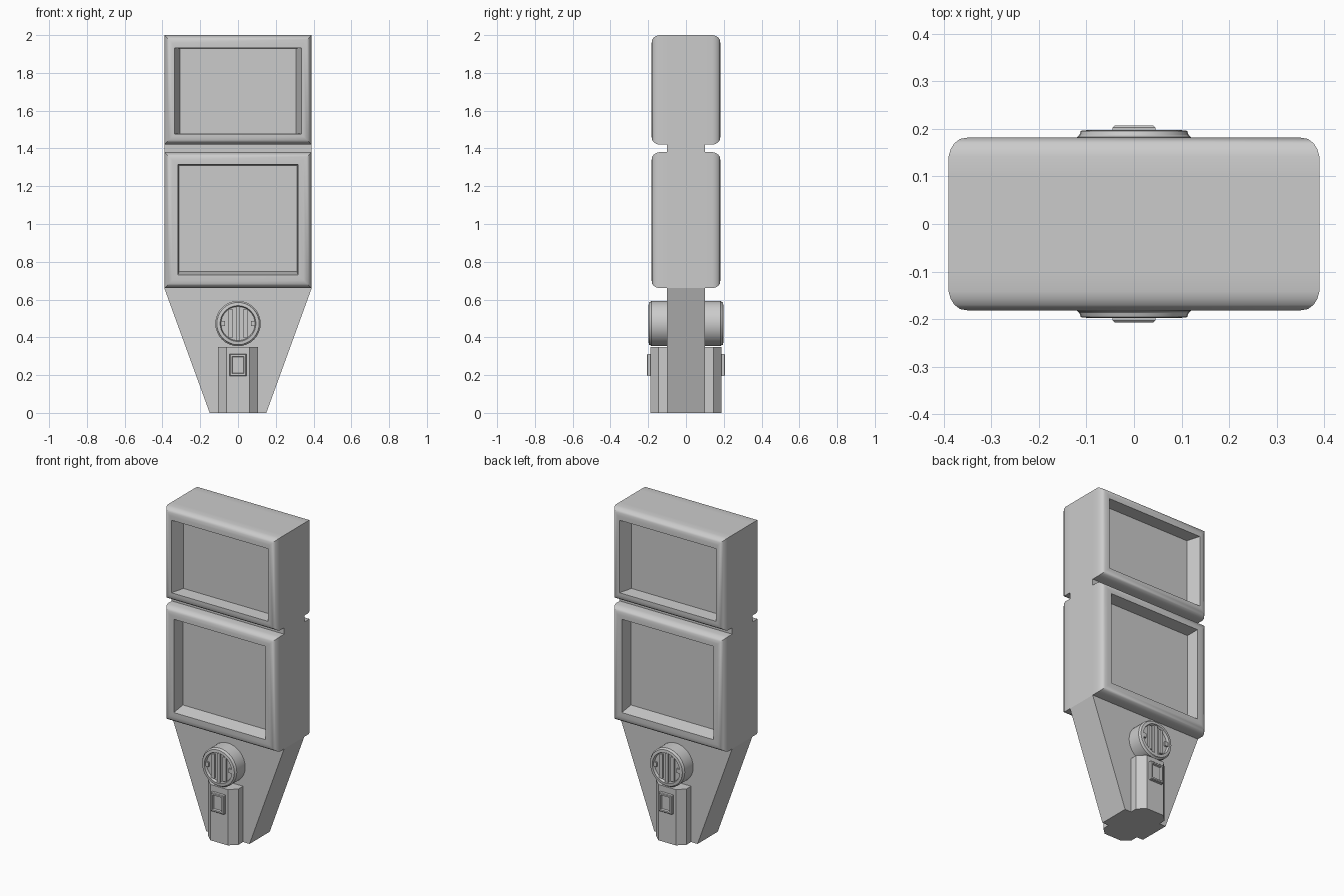
import bpy, bmesh, math

if "Cube" in bpy.data.objects:
    bpy.data.objects.remove(bpy.data.objects["Cube"])


def make(name, verts, faces, mirror=True, smooth=None):
    mesh = bpy.data.meshes.new(name)
    mesh.from_pydata(verts, [], faces)
    bm = bmesh.new()
    bm.from_mesh(mesh)
    bmesh.ops.recalc_face_normals(bm, faces=bm.faces[:])
    bm.to_mesh(mesh)
    bm.free()
    ob = bpy.data.objects.new(name, mesh)
    bpy.context.collection.objects.link(ob)
    if mirror:  # repeat the part on the back
        m = ob.modifiers.new("both_sides", 'MIRROR')
        m.use_axis = (False, True, False)
        m.use_mirror_merge = False
    if smooth:
        bpy.ops.object.select_all(action='DESELECT')
        ob.select_set(True)
        bpy.context.view_layer.objects.active = ob
        bpy.ops.object.shade_smooth_by_angle(angle=math.radians(smooth))
    return ob


def bridge(loops, closed=False, caps=False):
    """Join equal-sized rings of points into a skin."""
    n = len(loops[0])
    verts = [p for l in loops for p in l]
    faces = []
    for i in range(len(loops) if closed else len(loops) - 1):
        a, b = i * n, ((i + 1) % len(loops)) * n
        faces += [(a + k, a + (k + 1) % n, b + (k + 1) % n, b + k) for k in range(n)]
    if caps:
        faces += [tuple(range(n)), tuple(range(len(verts) - n, len(verts)))]
    return verts, faces


def rect(x, z0, z1, y):
    return [(-x, -y, z0), (x, -y, z0), (x, -y, z1), (-x, -y, z1)]


def circle(r, y, z, n=32):
    return [(r * math.cos(2 * math.pi * k / n), -y, z + r * math.sin(2 * math.pi * k / n)) for k in range(n)]


# Core slab with tapered foot
outline = [(-0.15, 0), (0.15, 0), (0.39, 0.66), (0.39, 2), (-0.39, 2), (-0.39, 0.66)]
make("core_slab", *bridge([[(x, y, z) for x, z in outline] for y in (-0.1, 0.1)], caps=True), mirror=False)

# Rounded, mitred window frames around the recessed panels
ROUND = [(0, 0.1), (0, 0.142), (0.004, 0.157), (0.012, 0.17), (0.024, 0.179), (0.042, 0.182)]


def window_frame(name, z0, z1, lip, floor):
    loops = [rect(0.39 - i, z0 + i, z1 - i, y) for i, y in ROUND]
    loops += [rect(*lip, 0.182), rect(*floor, 0.1)]
    make(name, *bridge(loops, closed=True), smooth=32)


window_frame("upper_window_frame", 1.42, 2.0, (0.335, 1.477, 1.932), (0.308, 1.48, 1.93))
window_frame("lower_window_frame", 0.66, 1.38, (0.318, 0.73, 1.315), (0.312, 0.748, 1.31))

# Round drum with raised rim
DRUM = [(0.12, 0.1), (0.12, 0.183), (0.115, 0.187), (0.112, 0.196), (0.095, 0.198), (0.09, 0.182)]
make("drum", *bridge([circle(r, y, 0.473) for r, y in DRUM], caps=True), smooth=30)

# Vertical slats across the drum face
for i in range(-2, 3):
    x = i * 0.04
    h = math.sqrt(0.091 ** 2 - (abs(x) + 0.01) ** 2)
    loops = [[(px + x, py, pz) for px, py, pz in rect(0.011, 0.473 - h, 0.473 + h, y)] for y in (0.18, 0.193)]
    make("drum_slat", *bridge(loops, caps=True))

# Chamfered post below the drum
post = [(-0.105, 0.1), (-0.105, 0.145), (-0.06, 0.187), (0.06, 0.187), (0.105, 0.145), (0.105, 0.1)]
make("post", *bridge([[(x, -y, z) for x, y in post] for z in (0, 0.35)], caps=True))

# Button plate with sunken centre
PLATE = [(0, 0.185), (0, 0.203), (0.004, 0.207), (0.013, 0.207), (0.016, 0.196)]
make("button_plate", *bridge([rect(0.045 - i, 0.195 + i, 0.312 - i, y) for i, y in PLATE], caps=True))
